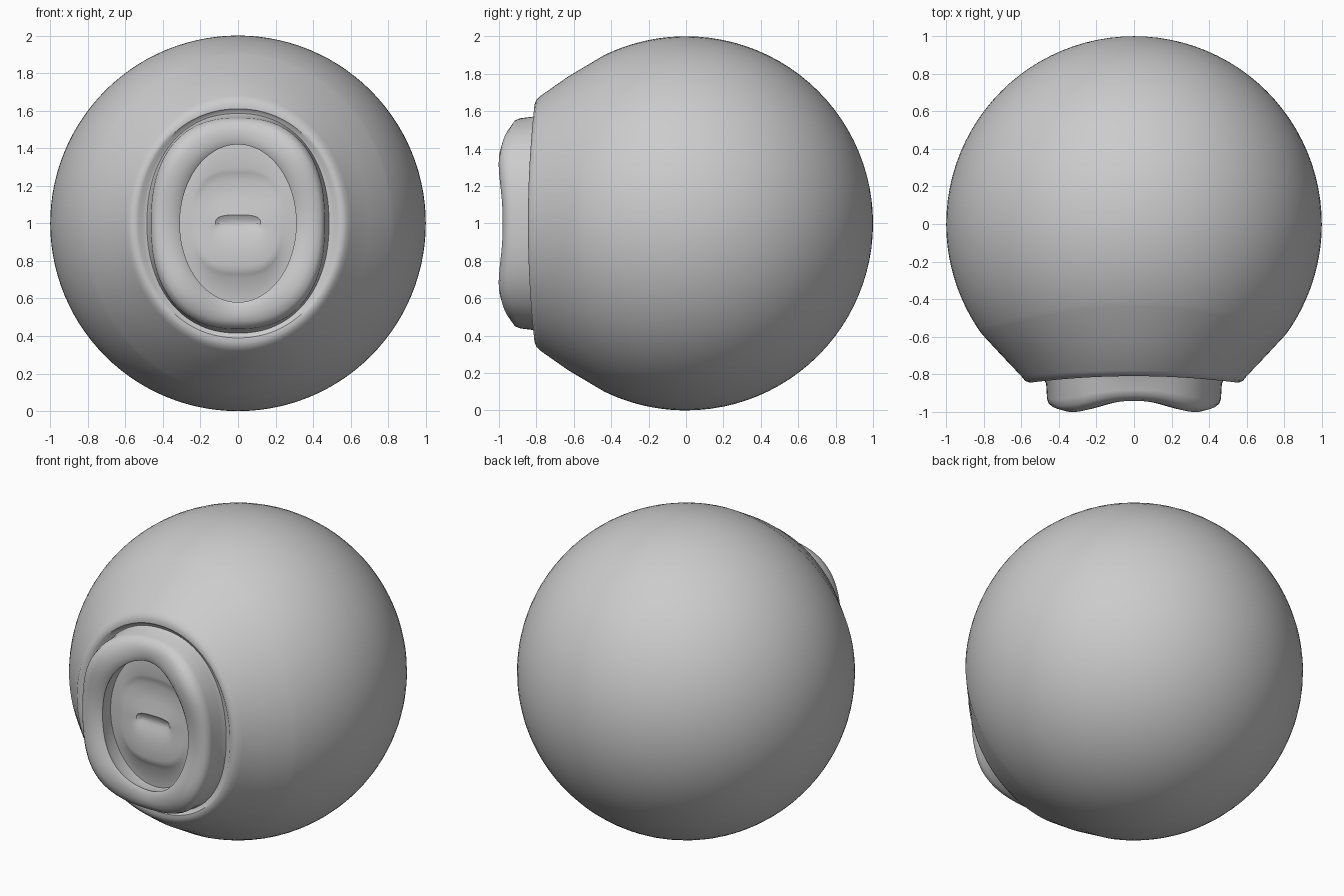
import bpy, bmesh, math

if "Cube" in bpy.data.objects:
    bpy.data.objects.remove(bpy.data.objects["Cube"])

SEG = 112


def ring(a, b, y_side, y_top, diag=0.0, n=2.0, tilt=0.0):
    """Superellipse loop facing -y; depth varies between side, top and diagonal."""
    pts = []
    for k in range(SEG):
        t = 2 * math.pi * k / SEG
        c, s = math.cos(t), math.sin(t)
        x = a * math.copysign(abs(c) ** (2 / n), c)
        z = b * math.copysign(abs(s) ** (2 / n), s)
        y = y_side * c * c + y_top * s * s + diag * math.sin(2 * t) ** 2 + tilt * s
        pts.append((x, y, z + 1))
    return pts


def ball_ring(a, b, side):
    """Elliptical loop lying on the unit ball (side -1 is the front)."""
    pts = []
    for x, _, z in ring(a, b, 0, 0):
        pts.append((x, side * math.sqrt(max(0, 1 - x * x - (z - 1) ** 2)), z))
    return pts


def loft(name, rings, start=None, end=None, sharp=35):
    """Skin successive loops, with optional pole points at either end."""
    bm = bmesh.new()
    rows = [[bm.verts.new(p) for p in r] for r in rings]
    for lo, hi in zip(rows, rows[1:]):
        for k in range(SEG):
            j = (k + 1) % SEG
            bm.faces.new((lo[k], lo[j], hi[j], hi[k]))
    for pole, row, flip in ((start, rows[0], True), (end, rows[-1], False)):
        if pole:
            v = bm.verts.new(pole)
            for k in range(SEG):
                j = (k + 1) % SEG
                bm.faces.new((v, row[j], row[k]) if flip else (row[k], row[j], v))
    mesh = bpy.data.meshes.new(name)
    bm.to_mesh(mesh)
    bm.free()
    ob = bpy.data.objects.new(name, mesh)
    bpy.context.collection.objects.link(ob)
    bpy.ops.object.select_all(action='DESELECT')
    ob.select_set(True)
    bpy.context.view_layer.objects.active = ob
    bpy.ops.object.shade_smooth_by_angle(angle=math.radians(sharp))
    return ob


# Ball body: back half, front half narrowing to an oval, then the flattened face
base = ring(.485, .585, -.815, -.795, 0, 2.2)
body = [ball_ring(math.sin(math.pi / 2 * i / 24), math.sin(math.pi / 2 * i / 24), 1)
        for i in range(1, 24)]
body.append(ring(1, 1, 0, 0))
for i in range(1, 17):
    f = i / 16
    body.append(ball_ring(math.sin(math.radians(90 - 36 * f)),
                          math.sin(math.radians(90 - 26 * f)), -1))
body += [
    ring(.70, .785, -.705, -.63),
    ring(.60, .68, -.81, -.78),
    ring(.58, .66, -.835, -.80),
    ring(.555, .635, -.845, -.81),
    ring(.53, .61, -.84, -.81, 0, 2.1),
    ring(.51, .60, -.82, -.80, 0, 2.1),
    base,
]
loft("ball_body", body, start=(0, 1, 1))

# Raised saddle-shaped collar with an undercut opening
inner = ring(.315, .425, -.865, -.855)
collar = [
    base,
    ring(.468, .57, -.85, -.82, 0, 2.35),
    ring(.463, .562, -.93, -.885, -.02, 2.4),
    ring(.455, .55, -.955, -.915, -.03, 2.4),
    ring(.435, .52, -.972, -.935, -.036, 2.4),
    ring(.40, .485, -.98, -.942, -.038, 2.3),
    ring(.36, .455, -.975, -.94, -.033, 2.1),
    ring(.325, .43, -.965, -.935, -.025, 2.0),
    ring(.31, .42, -.955, -.93, -.02, 2.0),
    ring(.318, .428, -.93, -.91, -.01, 2.0),
    inner,
]
loft("raised_collar", collar)

# Recessed floor with a tilted rounded panel and a small centre slot
panel = [
    inner,
    ring(.255, .295, -.87, -.865, 0, 2.6),
    ring(.235, .27, -.872, -.87, 0, 2.8, .012),
    ring(.215, .23, -.875, -.87, 0, 2.8, .024),
    ring(.16, .13, -.875, -.872, 0, 2.8, .012),
    ring(.12, .045, -.875, -.875, 0, 3),
    ring(.10, .02, -.86, -.86, 0, 3),
]
loft("inner_panel", panel, end=(0, -.858, 1))
